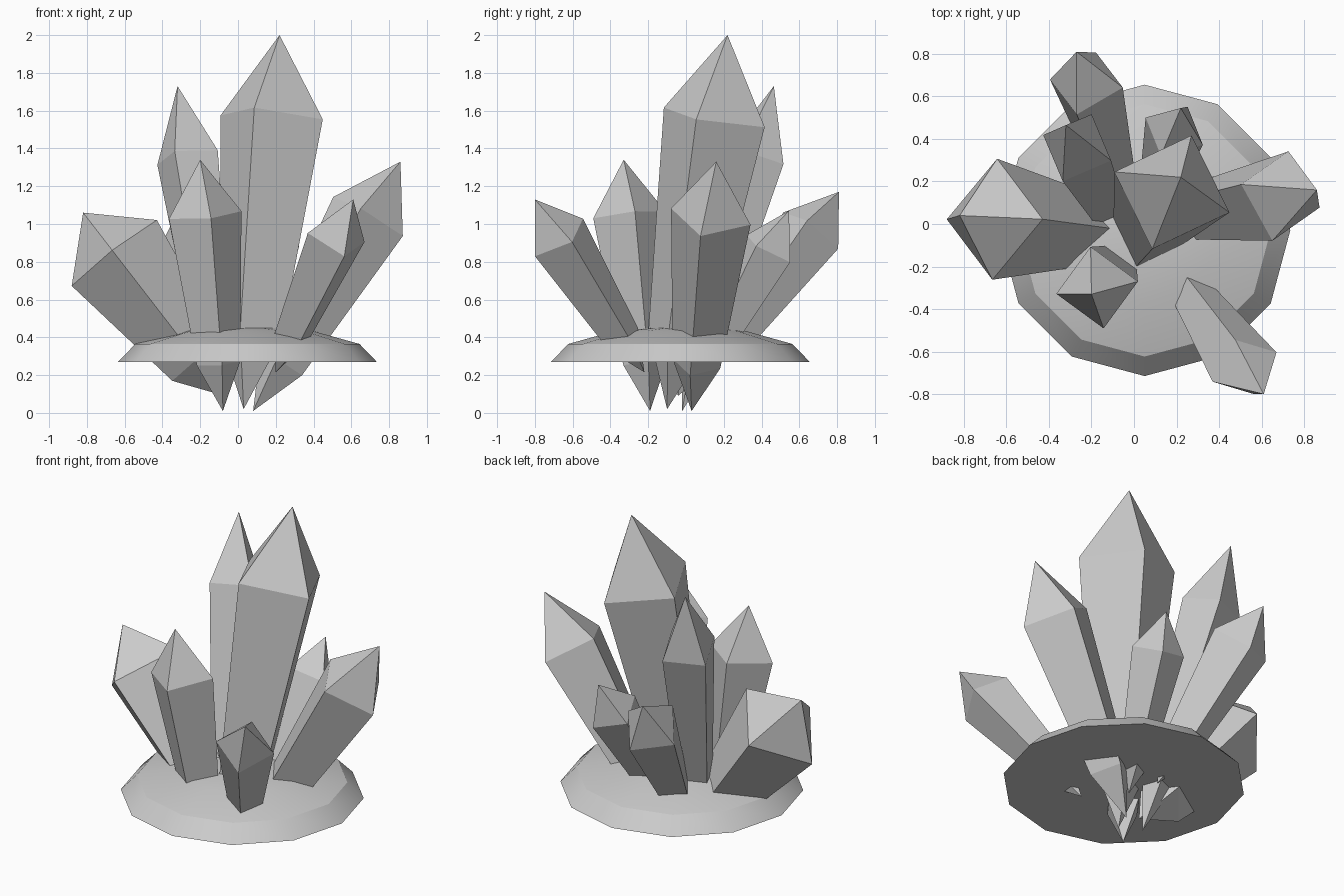
import bpy, bmesh, math
from mathutils import Vector, Matrix

if "Cube" in bpy.data.objects:
    bpy.data.objects.remove(bpy.data.objects["Cube"])


def make_object(name, bm):
    bmesh.ops.recalc_face_normals(bm, faces=bm.faces)
    mesh = bpy.data.meshes.new(name)
    bm.to_mesh(mesh)
    bm.free()
    obj = bpy.data.objects.new(name, mesh)
    bpy.context.collection.objects.link(obj)
    return obj


def crystal(name, bottom, top, radius, corner):
    """Square double-pointed crystal; corner is the direction of one edge."""
    bottom, top = Vector(bottom), Vector(top)
    axis = top - bottom
    n = axis.normalized()
    u = Vector(corner)
    u = (u - n * u.dot(n)).normalized()
    v = n.cross(u)
    bm = bmesh.new()
    rings = []
    for frac, r in ((0.19, radius * 0.6), (0.78, radius)):
        c = bottom + axis * frac
        rings.append([bm.verts.new(c + d * r) for d in (u, v, -u, -v)])
    root, tip = bm.verts.new(bottom), bm.verts.new(top)
    low, high = rings
    for i in range(4):
        j = (i + 1) % 4
        bm.faces.new((root, low[j], low[i]))
        bm.faces.new((low[i], low[j], high[j], high[i]))
        bm.faces.new((high[i], high[j], tip))
    return make_object(name, bm)


# Rock base: flattened half sphere with a flat underside
bm = bmesh.new()
bmesh.ops.create_uvsphere(bm, u_segments=12, v_segments=6, radius=1)
bmesh.ops.delete(bm, geom=[v for v in bm.verts if v.co.z < -0.01], context='VERTS')
bmesh.ops.holes_fill(bm, edges=[e for e in bm.edges if e.is_boundary], sides=0)
bmesh.ops.transform(bm, verts=bm.verts, matrix=Matrix.Translation((0.05, -0.03, 0.27))
                    @ Matrix.Diagonal((0.685, 0.685, 0.19, 1)))
base = make_object("rock_base", bm)
bpy.context.view_layer.objects.active = base
base.select_set(True)
bpy.ops.object.shade_smooth_by_angle(angle=math.radians(30))

# Crystals: name, lower point, upper point, widest radius, edge direction
for args in (
    ("main_crystal", (0.03, -0.10, 0.02), (0.22, 0.22, 2.0), 0.287, (-0.27, 0.095, 0.01)),
    ("back_tall_crystal", (-0.08, -0.02, 0.01), (-0.32, 0.465, 1.73), 0.175, (0.16, -0.06, 0.04)),
    ("back_small_crystal", (-0.06, 0.13, 0.24), (-0.27, 0.81, 1.17), 0.18, (0.045, 0.15, -0.093)),
    ("front_left_crystal", (-0.08, -0.19, 0.01), (-0.20, -0.33, 1.34), 0.195, (0.03, -0.185, -0.02)),
    ("left_crystal", (-0.07, -0.04, 0.09), (-0.82, 0.04, 1.06), 0.285, (-0.225, 0.0, -0.17)),
    ("right_crystal", (0.08, 0.03, 0.01), (0.86, 0.16, 1.33), 0.218, (0.18, -0.055, -0.11)),
    ("back_right_crystal", (0.08, 0.05, 0.16), (0.22, 0.545, 1.07), 0.15, (0.06, 0.11, -0.07)),
    ("front_right_crystal", (0.20, -0.22, 0.215), (0.61, -0.80, 1.13), 0.167, (0.045, -0.13, -0.095)),
):
    crystal(*args)
